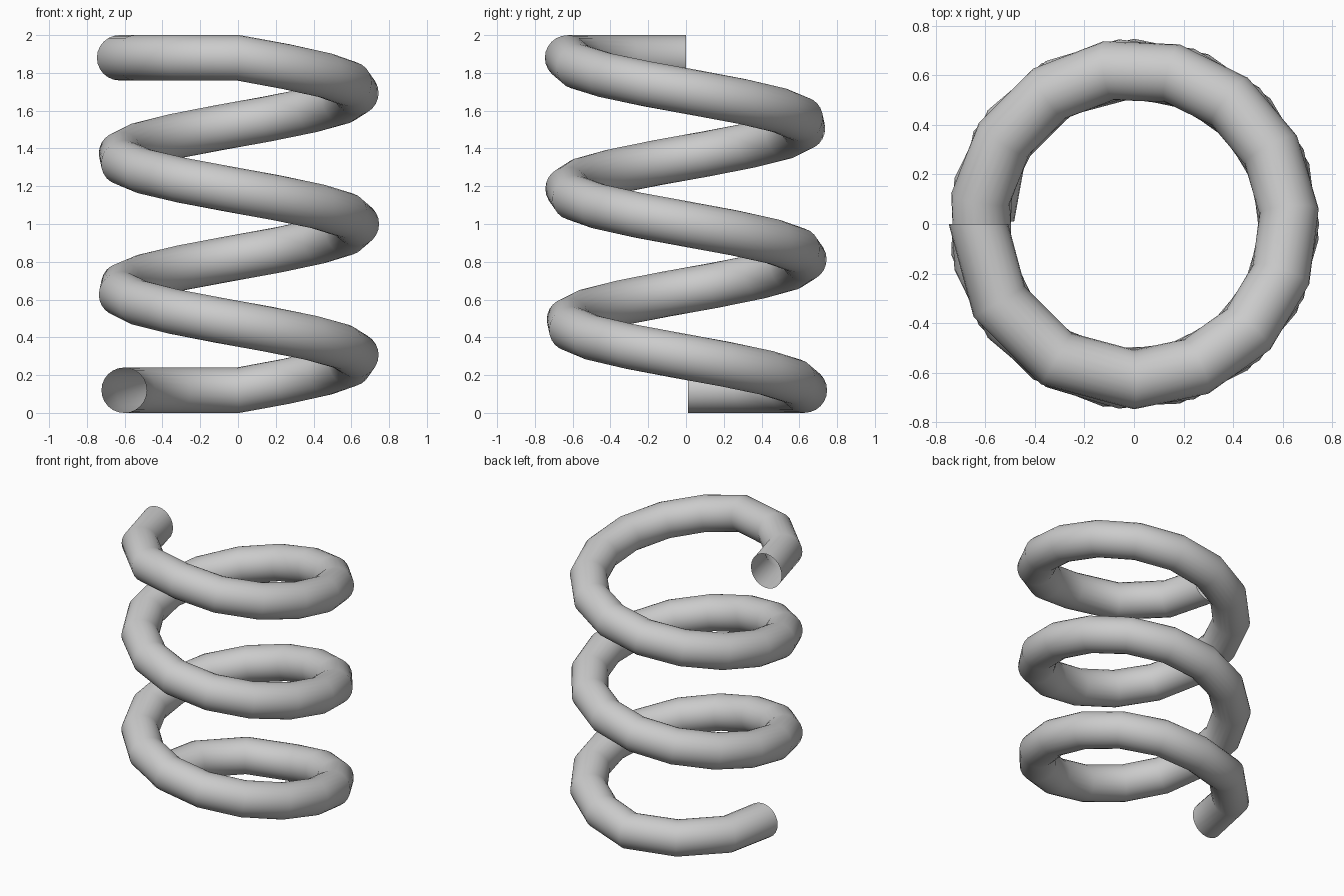
import bpy, bmesh
from math import sin, cos, pi, radians
from mathutils import Vector

cube = bpy.data.objects.get("Cube")
if cube:
    bpy.data.objects.remove(cube, do_unlink=True)

COIL_R, TUBE_R, SIDES = 0.627, 0.12, 24
LOW, HIGH = TUBE_R, 2 - TUBE_R
END_STEPS, COIL_STEPS = 3, 38

# Path stations (angle, height): flat quarter, 2.5 rising turns, flat quarter
stations = [(180 - 90 * i / END_STEPS, LOW) for i in range(END_STEPS)]
stations += [(90 - 900 * i / COIL_STEPS, LOW + (HIGH - LOW) * i / COIL_STEPS)
             for i in range(COIL_STEPS + 1)]
stations += [(-810 - 90 * i / END_STEPS, HIGH) for i in range(1, END_STEPS + 1)]

centres, radials = [], []
for deg, z in stations:
    a = radians(deg)
    out = Vector((cos(a), sin(a), 0))
    radials.append(out)
    centres.append(out * COIL_R + Vector((0, 0, z)))
centres[0] = Vector((-0.603, 0.01, LOW))   # cut end sits slightly inward

# Sweep a round section along the path, leaving both ends open
bm = bmesh.new()
rings = []
last = len(centres) - 1
for i, (c, out) in enumerate(zip(centres, radials)):
    if i in (0, last):
        up = Vector((0, 0, 1))
    else:
        travel = (centres[i + 1] - centres[i - 1]).normalized()
        up = out.cross(travel).normalized() * -1
    rings.append([bm.verts.new(c + TUBE_R * (out * cos(t) + up * sin(t)))
                  for t in (2 * pi * k / SIDES for k in range(SIDES))])
for r0, r1 in zip(rings, rings[1:]):
    for k in range(SIDES):
        n = (k + 1) % SIDES
        bm.faces.new((r0[k], r0[n], r1[n], r1[k])).smooth = True

mesh = bpy.data.meshes.new("coil_spring")
bm.to_mesh(mesh)
bm.free()
spring = bpy.data.objects.new("coil_spring", mesh)
bpy.context.scene.collection.objects.link(spring)

# Plain grey metal
grey = bpy.data.materials.new("light_grey")
grey.use_nodes = True
colour = (0.6, 0.6, 0.6, 1)
grey.diffuse_color = colour
grey.node_tree.nodes["Principled BSDF"].inputs["Base Color"].default_value = colour
mesh.materials.append(grey)
